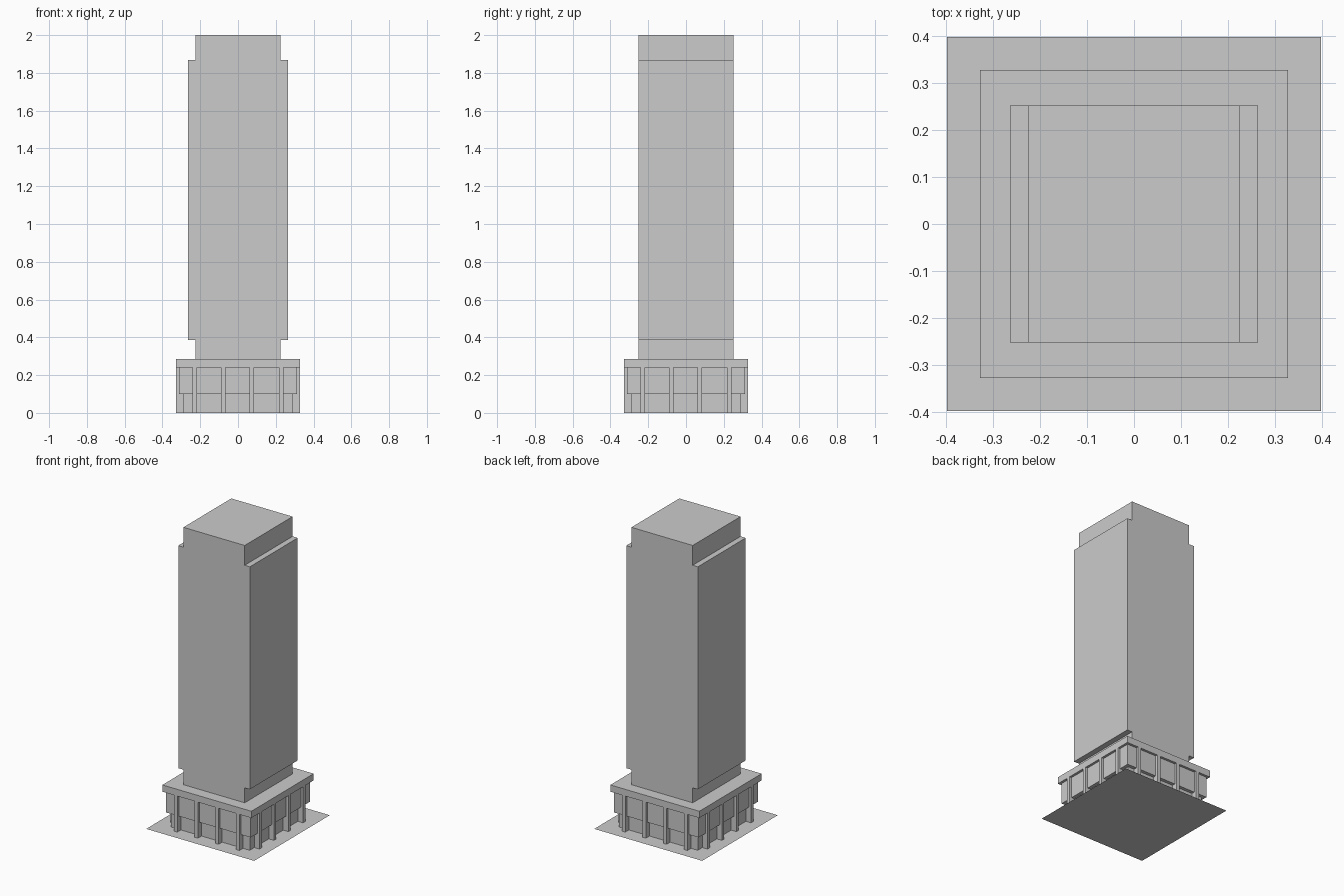
import bpy
import math
from mathutils import Matrix

if "Cube" in bpy.data.objects:
    bpy.data.objects.remove(bpy.data.objects["Cube"])


def box(name, x0, x1, y0, y1, z0, z1):
    bpy.ops.mesh.primitive_cube_add(
        size=1, location=((x0 + x1) / 2, (y0 + y1) / 2, (z0 + z1) / 2))
    ob = bpy.context.object
    ob.name = name
    ob.scale = (x1 - x0, y1 - y0, z1 - z0)
    bpy.ops.object.transform_apply(location=True, rotation=False, scale=True)
    return ob


def square_block(name, half, z0, z1):
    return box(name, -half, half, -half, half, z0, z1)


def extrude_along_y(name, profile, half):
    n = len(profile)
    verts = [(x, y, z) for y in (-half, half) for x, z in profile]
    faces = [tuple(range(n)), tuple(range(2 * n - 1, n - 1, -1))]
    faces += [(i, i + n, (i + 1) % n + n, (i + 1) % n) for i in range(n)]
    mesh = bpy.data.meshes.new(name)
    mesh.from_pydata(verts, [], faces)
    ob = bpy.data.objects.new(name, mesh)
    bpy.context.collection.objects.link(ob)
    return ob


# Paved plot
bpy.ops.mesh.primitive_plane_add(size=0.796)
bpy.context.object.name = "plot"

# Podium: recessed ground floor, upper floor, roof slab
square_block("podium_ground_floor", 0.29, 0, 0.1)
square_block("podium_upper_floor", 0.312, 0.1, 0.24)
square_block("podium_roof", 0.328, 0.24, 0.285)

# Four columns on each of the four sides, flush with the roof edge
for side in range(4):
    for i, x in enumerate((-0.23, -0.078, 0.074, 0.228)):
        col = box(f"column_{side}_{i}", x - 0.012, x + 0.012,
                  -0.328, -0.29, 0, 0.24)
        col.data.transform(Matrix.Rotation(side * math.pi / 2, 4, 'Z'))

# Tower shaft: narrow neck and crown, wider middle, flat front and back
right = [(0.226, 0.285), (0.226, 0.385), (0.264, 0.385),
         (0.264, 1.868), (0.226, 1.868), (0.226, 2.0)]
left = [(-x, z) for x, z in reversed(right)]
extrude_along_y("tower", right + left, 0.252)
